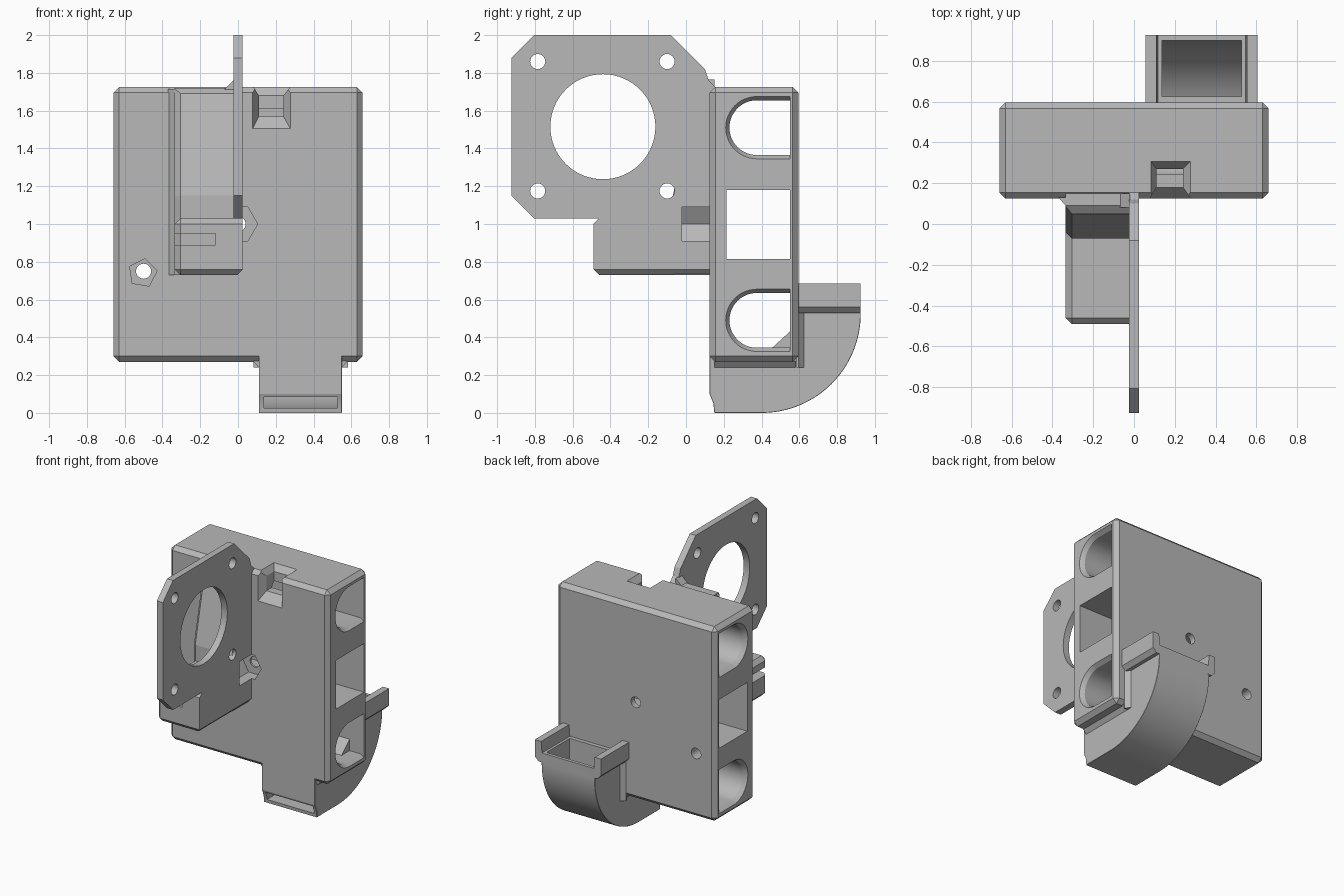
import bpy, bmesh, math
from mathutils import Vector

if "Cube" in bpy.data.objects:
    bpy.data.objects.remove(bpy.data.objects["Cube"])

grey = bpy.data.materials.new("plain_grey")
grey.diffuse_color = (0.48, 0.48, 0.48, 1)
grey.use_nodes = True
grey.node_tree.nodes["Principled BSDF"].inputs["Base Color"].default_value = grey.diffuse_color
CHAMFER = 0.03


def finish(name, bm):
    bmesh.ops.recalc_face_normals(bm, faces=bm.faces)
    me = bpy.data.meshes.new(name)
    bm.to_mesh(me)
    bm.free()
    me.materials.append(grey)
    ob = bpy.data.objects.new(name, me)
    bpy.context.collection.objects.link(ob)
    return ob


def place(axis, p, t):
    return {'x': (t, p[0], p[1]), 'y': (p[0], t, p[1]), 'z': (p[0], p[1], t)}[axis]


def prism(name, axis, pts, a, b, bevel=None):
    """Extrude a 2D outline along an axis; bevel is a rule choosing chamfered edges."""
    bm = bmesh.new()
    lo = [bm.verts.new(place(axis, p, a)) for p in pts]
    hi = [bm.verts.new(place(axis, p, b)) for p in pts]
    n = len(pts)
    bm.faces.new(lo)
    bm.faces.new(hi)
    for i in range(n):
        bm.faces.new((lo[i], lo[(i + 1) % n], hi[(i + 1) % n], hi[i]))
    bmesh.ops.recalc_face_normals(bm, faces=bm.faces)
    if bevel:
        edges = [e for e in bm.edges if e.calc_face_angle(0) > 0.4
                 and bevel((e.verts[0].co + e.verts[1].co) / 2)]
        bmesh.ops.bevel(bm, geom=edges, offset=CHAMFER, segments=1,
                        affect='EDGES', clamp_overlap=True)
    return finish(name, bm)


def rect(a0, a1, b0, b1):
    return [(a0, b0), (a1, b0), (a1, b1), (a0, b1)]


def hull(name, pts):
    bm = bmesh.new()
    for p in pts:
        bm.verts.new(p)
    bmesh.ops.convex_hull(bm, input=bm.verts)
    return finish(name, bm)


def ring(cx, cy, r, n, start=0.0, sweep=2 * math.pi, closed=False):
    return [(cx + r * math.cos(start + sweep * i / (n - closed)),
             cy + r * math.sin(start + sweep * i / (n - closed))) for i in range(n)]


def cut(targets, cutters):
    for t in targets:
        bpy.context.view_layer.objects.active = t
        for c in cutters:
            m = t.modifiers.new("cut", 'BOOLEAN')
            m.operation, m.solver, m.object = 'DIFFERENCE', 'EXACT', c
            bpy.ops.object.modifier_apply(modifier=m.name)
    for c in cutters:
        bpy.data.objects.remove(c)


# main block
body = prism("carriage_body", 'x', rect(0.125, 0.595, 0.27, 1.725), -0.66, 0.66,
             lambda c: True)


# bearing slots: round at the front, flat at the back, flared at both ends
def slot(zc, r):
    return [(0.55, zc + r)] + ring(0.375, zc, r, 25, math.pi / 2, math.pi, True) + [(0.55, zc - r)]


cutters = [prism("belt_window", 'x', rect(0.215, 0.55, 0.815, 1.18), -1, 1)]
for zc in (0.49, 1.51):
    cutters.append(prism("slot_cut", 'x', slot(zc, 0.145), -1, 1))
    for s in (-1, 1):
        cutters.append(hull("slot_flare", [(s * 0.68, *p) for p in slot(zc, 0.178)]
                            + [(s * 0.63, *p) for p in slot(zc, 0.145)]))

# flared notch in the top front edge
cutters.append(prism("notch_cut", 'x', rect(0.0, 0.27, 1.57, 1.9), 0.11, 0.24))
cutters.append(hull("notch_top", [(x, y, 1.68) for x in (0.11, 0.24) for y in (0, 0.27)]
                    + [(x, y, 1.73) for x in (0.08, 0.28) for y in (0, 0.31)]))
cutters.append(hull("notch_front", [(x, 0.18, z) for x in (0.11, 0.24) for z in (1.57, 1.8)]
                    + [(x, 0.12, z) for x in (0.075, 0.28) for z in (1.5, 1.8)]))

# screw holes and a five sided nut pocket
for x, z in ((-0.5, 0.75), (0.0, 1.0)):
    cutters.append(prism("screw_hole", 'y', ring(x, z, 0.04, 24), 0, 1))
cutters.append(prism("nut_pocket", 'y', ring(-0.505, 0.74, 0.077, 5, 0.15), 0, 0.2))
cut([body], cutters)

# fan plate with large opening and four screw holes
plate = prism("fan_plate", 'x', [
    (-0.925, 1.15), (-0.925, 1.88), (-0.805, 2.0), (-0.08, 2.0), (0.1, 1.82),
    (0.12, 1.76), (0.16, 1.72), (0.16, 1.03), (-0.805, 1.03)], -0.025, 0.025)
holes = [prism("fan_opening", 'x', ring(-0.44, 1.515, 0.278, 64), -0.1, 0.1)]
for y in (-0.785, -0.1):
    for z in (1.175, 1.86):
        holes.append(prism("plate_hole", 'x', ring(y, z, 0.04, 24), -0.1, 0.1))
cut([plate], holes)

# clamp block below the plate, with a slit
block = prism("clamp_block", 'x', rect(-0.49, 0.15, 0.73, 1.03), -0.335, 0.025,
              lambda c: c.y < 0.14 and (c.x < 0.02 or c.z < 0.74))
cut([block], [prism("slit", 'y', rect(-0.5, -0.12, 0.89, 0.95), -0.6, 0.08)])

# sloped rib joining the clamp block, plate and body
rib = prism("sloped_rib", 'x', [
    (0.15, 0.73), (-0.07, 0.73), (-0.07, 1.15), (0.05, 1.69), (0.09, 1.72), (0.15, 1.72)],
    -0.335, 0.0, lambda c: c.x < -0.33 and c.y < 0.08 and 0.8 < c.z < 1.68)
prism("rib_fillet", 'z', [(-0.37, 0.13), (-0.335, 0.09), (-0.3, 0.13)], 0.73, 1.715)
prism("plate_fillet", 'y', [(-0.085, 1.70), (-0.02, 1.765), (-0.02, 1.70)], 0.08, 0.15)

# six sided nut pocket shared by body, plate, block and rib
cut([body, plate, block, rib], [prism("hex_pocket", 'y', ring(0, 1.0, 0.104, 6), -0.02, 0.2)])

# curved air duct
outer = [(0.125, 0.3), (0.125, 0.1), (0.145, 0.05), (0.15, 0.0)]
outer += ring(0.4, 0.525, 0.525, 33, -math.pi / 2, math.pi / 2, True)
outer += [(0.925, 0.60), (0.57, 0.60), (0.57, 0.3)]
duct = prism("air_duct", 'x', outer, 0.11, 0.55,
             lambda c: (c.x < 0.12 or c.x > 0.54) and c.z < 0.53
             and (c.y < 0.15 or c.z < 0.01 or c.y > 0.4))
inner = [(0.05, 0.085), (0.05, 0.025)]
inner += ring(0.4, 0.525, 0.5, 33, -math.pi / 2, math.pi / 2, True)
inner += [(0.9, 0.75), (0.625, 0.75), (0.625, 0.25), (0.42, 0.085)]
cut([duct], [prism("duct_cavity", 'x', inner, 0.137, 0.527)])
prism("duct_inner_wedge", 'x', [(0.44, 0.33), (0.56, 0.33), (0.56, 0.44)], 0.12, 0.54)

# chamfered collars where the duct meets the body
prism("duct_bottom_collar", 'y', [(0.08, 0.275), (0.58, 0.275), (0.55, 0.24), (0.11, 0.24)],
      0.15, 0.58)
for name, s in (("left", -1), ("right", 1)):
    def fx(d):
        return 0.3315 + s * d
    # back collar and side bar
    prism(name + "_back_collar", 'z', [(fx(0.2), 0.585), (fx(0.25), 0.585), (fx(0.25), 0.595),
                                       (fx(0.218), 0.625), (fx(0.2), 0.625)], 0.24, 0.55)
    prism(name + "_duct_bar", 'y', [(fx(0.215), 0.53), (fx(0.245), 0.53), (fx(0.274), 0.56),
                                    (fx(0.274), 0.685), (fx(0.222), 0.685), (fx(0.215), 0.6)],
          0.58, 0.925)

# smooth the curved walls, keep corners sharp
bpy.ops.object.select_all(action='DESELECT')
for ob in (body, plate, duct):
    ob.select_set(True)
bpy.context.view_layer.objects.active = body
bpy.ops.object.shade_smooth_by_angle(angle=math.radians(20))
